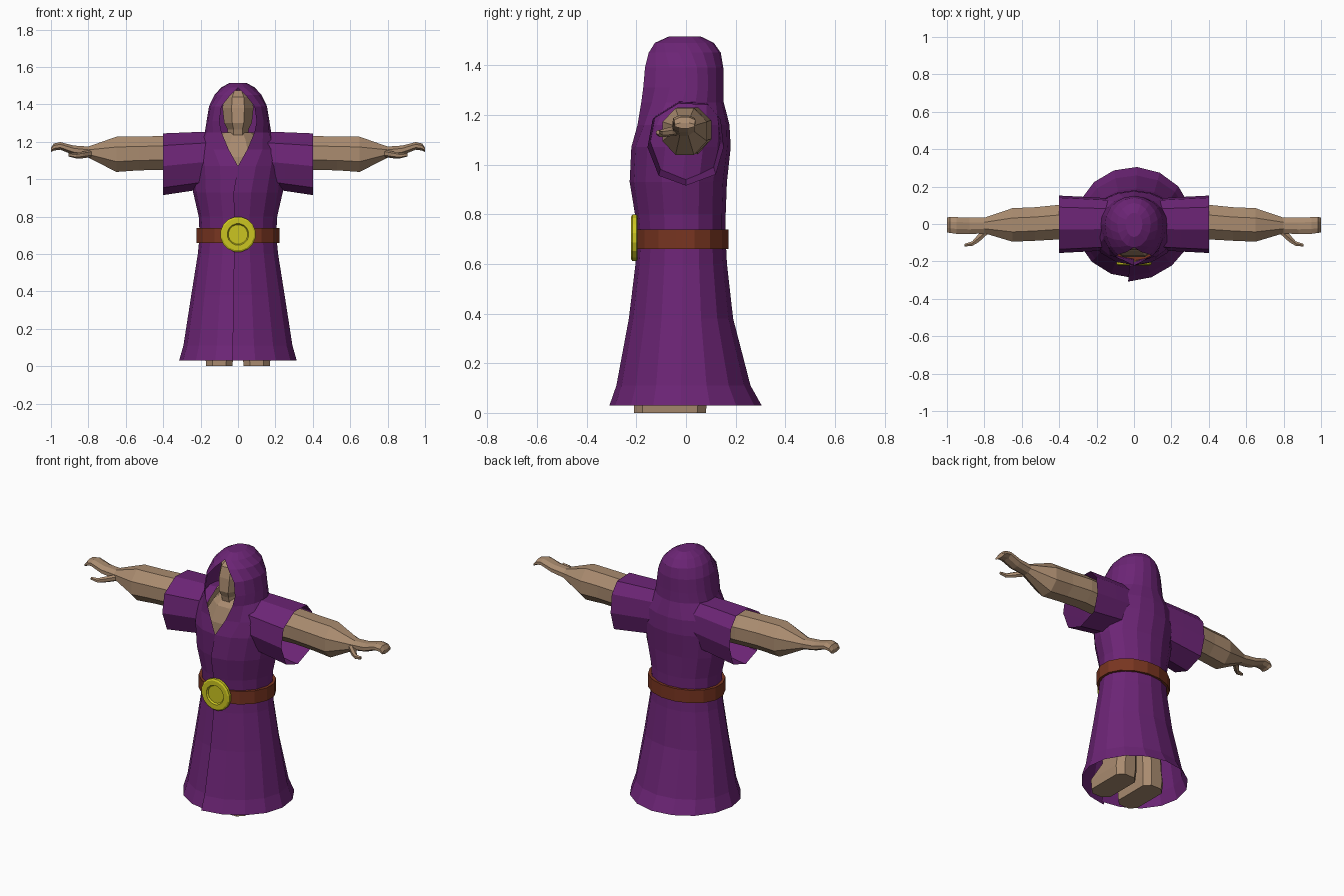
import bpy, bmesh
from math import sin, cos, pi, asin

if "Cube" in bpy.data.objects:
    bpy.data.objects.remove(bpy.data.objects["Cube"])


def material(name, rgb):
    m = bpy.data.materials.new(name)
    m.diffuse_color = (*rgb, 1)
    m.use_nodes = True
    m.node_tree.nodes["Principled BSDF"].inputs["Base Color"].default_value = m.diffuse_color
    return m


PURPLE = material("purple cloth", (0.15, 0.018, 0.18))
SKIN = material("tan skin", (0.40, 0.26, 0.16))
LEATHER = material("brown leather", (0.19, 0.036, 0.015))
GOLD = material("yellow metal", (0.60, 0.56, 0.015))


def loft(name, rings, mat, closed=True, cap_start=True, cap_end=True, mirror=False):
    """Skin a list of equal-length point rings."""
    bm = bmesh.new()
    rows = [[bm.verts.new(p) for p in r] for r in rings]
    n = len(rows[0])
    for a, b in zip(rows, rows[1:]):
        for i in range(n if closed else n - 1):
            j = (i + 1) % n
            bm.faces.new((a[i], a[j], b[j], b[i]))
    if cap_start:
        bm.faces.new(rows[0][::-1])
    if cap_end:
        bm.faces.new(rows[-1])
    bmesh.ops.recalc_face_normals(bm, faces=bm.faces)
    me = bpy.data.meshes.new(name)
    bm.to_mesh(me)
    bm.free()
    me.materials.append(mat)
    ob = bpy.data.objects.new(name, me)
    bpy.context.collection.objects.link(ob)
    if mirror:
        ob.modifiers.new("mirror", "MIRROR")
    return ob


def flat_ring(z, w, yf, yb, n=12, cx=0):
    """Horizontal oval: half width, front depth, back depth."""
    ring = []
    for i in range(n):
        a = 2 * pi * (i + 0.5) / n
        c = cos(a)
        ring.append((cx + w * sin(a), -(yf if c > 0 else yb) * c, z))
    return ring


def limb_ring(x, y, z, ry, rz, n=8):
    """Oval across the x axis."""
    return [(x, y + ry * cos(2 * pi * (i + .5) / n), z + rz * sin(2 * pi * (i + .5) / n))
            for i in range(n)]


def robe_ring(z, w, yf, yb, gap, n=16):
    """Open oval: overlaps at the front when gap < 0, leaves an opening otherwise."""
    a0 = asin(gap / w) if gap >= 0 else -0.1
    ring = []
    for i in range(n + 1):
        a = a0 + (2 * pi - 2 * max(a0, 0) + min(a0, 0) * -1) * i / n
        flap = {0: 1.07, 1: 1.03}.get(i, 1) if gap < 0 else 1
        c = cos(a)
        depth = yf / cos(a0) if c > 0 else yb
        ring.append((w * sin(a), -depth * c * flap, z))
    return ring


# robe and hood in one piece: z, half width, front, back, neck opening
robe = [
    (.03, .315, .288, .305, -1), (.11, .292, .262, .26, -1), (.38, .25, .215, .19, -1),
    (.60, .215, .19, .165, -1), (.70, .205, .183, .16, -1), (.80, .21, .192, .16, -1),
    (.93, .24, .212, .165, -1), (1.07, .25, .22, .18, 0), (1.16, .24, .195, .175, .05),
    (1.25, .178, .18, .152, .088), (1.31, .168, .172, .15, .10), (1.39, .155, .165, .15, .088),
    (1.45, .128, .15, .14, .04), (1.49, .09, .125, .112, 0), (1.515, .045, .07, .06, 0)]
loft("hooded_robe", [robe_ring(*r) for r in robe], PURPLE,
     closed=False, cap_start=False)

# wide open sleeves
sleeve_profile = [(-.03, 1.245), (.09, 1.24), (.14, 1.18), (.152, 1.07), (.12, .96),
                  (.0, .915), (-.11, .955), (-.155, 1.07), (-.135, 1.18)]
sleeves = []
for x, s, lift in ((.12, .9, .02), (.25, .95, .012), (.40, 1.0, 0)):
    sleeves.append([(x, y * s, 1.245 + (z - 1.245) * s + lift * .5) for y, z in sleeve_profile])
loft("sleeve", sleeves, PURPLE, cap_start=False, cap_end=False, mirror=True)

# belt
belt = [(.66, .21, .18, .15), (.66, .225, .20, .175), (.738, .225, .20, .175),
        (.738, .205, .18, .15)]
loft("belt", [flat_ring(*r, n=16) for r in belt], LEATHER, cap_start=False, cap_end=False)

# round buckle with a recessed centre
buckle = [(.09, -.195), (.095, -.2), (.095, -.216), (.086, -.222), (.058, -.222), (.052, -.212)]
loft("buckle", [[(r * cos(pi * (i + .5) / 8), y, .705 + r * sin(pi * (i + .5) / 8))
                 for i in range(16)] for r, y in buckle], GOLD)

# torso, neck and head
torso = [(.55, .15, .14, .11), (.8, .17, .16, .12), (1.0, .19, .185, .14),
         (1.12, .19, .18, .13), (1.21, .13, .15, .11), (1.25, .08, .11, .09)]
loft("torso", [flat_ring(*r, n=10) for r in torso], SKIN)
head = [(1.2, .07, .12, .09), (1.265, .06, .135, .09), (1.30, .08, .15, .10),
        (1.38, .09, .142, .11), (1.44, .08, .125, .10), (1.475, .05, .08, .07)]
loft("head", [flat_ring(*r, n=8) for r in head], SKIN)

# arms with flattened, slightly drooping fingers
arm = [(.15, .01, 1.13, .09, .10), (.40, .01, 1.14, .10, .098), (.53, 0, 1.138, .097, .098),
       (.65, -.005, 1.133, .097, .102), (.80, -.008, 1.145, .045, .032),
       (.88, -.01, 1.155, .048, .027), (.95, -.008, 1.178, .048, .022),
       (.985, -.005, 1.172, .046, .02), (1.0, -.005, 1.157, .043, .012)]
loft("arm", [limb_ring(*r) for r in arm], SKIN, mirror=True)
thumb = [(.77, -.025, 1.14, .02, .02), (.83, -.075, 1.13, .025, .018),
         (.865, -.105, 1.125, .014, .014), (.905, -.113, 1.13, .008, .009)]
loft("thumb", [limb_ring(*r, n=6) for r in thumb], SKIN, mirror=True)


# legs and blocky feet
def leg_ring(z, x0, x1, yf, yb):
    c = .035
    return [(x0, yf + c, z), (x0 + c, yf, z), (x1 - c, yf, z), (x1, yf + c, z),
            (x1, yb - c, z), (x1 - c, yb, z), (x0 + c, yb, z), (x0, yb - c, z)]


leg = [(0, .03, .17, -.21, .08), (.06, .025, .175, -.21, .085), (.13, .025, .165, -.12, .085),
       (.35, .015, .16, -.10, .08), (.62, .01, .16, -.11, .09)]
loft("leg", [leg_ring(*r) for r in leg], SKIN, mirror=True)
